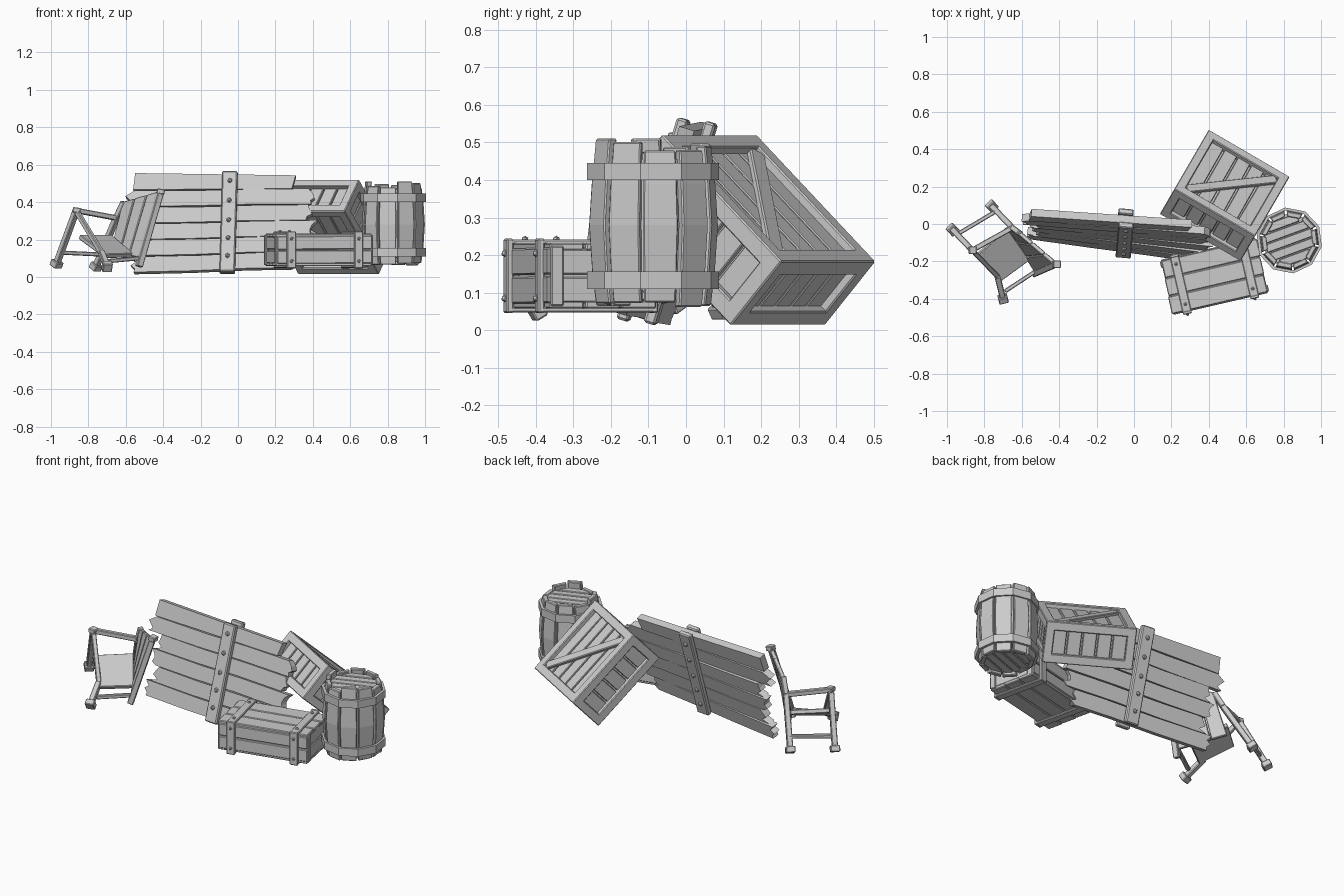
import bpy, bmesh, random
from math import cos, sin, pi, radians
from mathutils import Matrix, Vector, Euler

if "Cube" in bpy.data.objects:
    bpy.data.objects.remove(bpy.data.objects["Cube"])

random.seed(7)


def finish(name, bm, matrix=None, bevel=0.0):
    bmesh.ops.recalc_face_normals(bm, faces=bm.faces)
    me = bpy.data.meshes.new(name)
    bm.to_mesh(me)
    bm.free()
    ob = bpy.data.objects.new(name, me)
    bpy.context.collection.objects.link(ob)
    if matrix is not None:
        ob.matrix_world = matrix
    if bevel:
        mod = ob.modifiers.new("worn_edges", "BEVEL")
        mod.width, mod.segments = bevel, 1
    return ob


def box(name, parent, pos, size, rot=(0, 0, 0), bevel=0.004):
    bm = bmesh.new()
    bmesh.ops.create_cube(bm, size=1)
    bmesh.ops.scale(bm, vec=size, verts=bm.verts)
    m = parent @ Matrix.Translation(pos) @ Euler(rot).to_matrix().to_4x4()
    return finish(name, bm, m, bevel)


def beam(name, a, b, w, d=None, bevel=0.004):
    a, b = Vector(a), Vector(b)
    m = Matrix.Translation((a + b) / 2) @ (b - a).to_track_quat("Z", "Y").to_matrix().to_4x4()
    return box(name, m, (0, 0, 0), (w, d or w, (b - a).length), bevel=bevel)


def prism(name, outline, depth, matrix, bevel=0.0):
    # outline in local x-z, extruded along y
    bm = bmesh.new()
    f = bm.faces.new([bm.verts.new((x, -depth / 2, z)) for x, z in outline])
    r = bmesh.ops.extrude_face_region(bm, geom=[f])
    bmesh.ops.translate(bm, vec=(0, depth, 0),
                        verts=[v for v in r["geom"] if isinstance(v, bmesh.types.BMVert)])
    return finish(name, bm, matrix, bevel)


def slab(name, quad, thick):
    # board through four corner points, given thickness along its normal
    q = [Vector(p) for p in quad]
    n = (q[2] - q[0]).cross(q[3] - q[1]).normalized() * thick / 2
    bm = bmesh.new()
    lo = [bm.verts.new(p - n) for p in q]
    hi = [bm.verts.new(p + n) for p in q]
    bm.faces.new(lo)
    bm.faces.new(hi)
    for i in range(4):
        j = (i + 1) % 4
        bm.faces.new((lo[i], lo[j], hi[j], hi[i]))
    return finish(name, bm, bevel=0.004)


def bolt(name, parent, pos, r=0.012):
    bm = bmesh.new()
    bmesh.ops.create_icosphere(bm, subdivisions=1, radius=r)
    return finish(name, bm, parent @ Matrix.Translation(pos))


# --- leaning plank wall with splintered ends
wall = Matrix.Translation((-0.05, -0.05, 0.29)) @ Euler((radians(-17), 0, 0)).to_matrix().to_4x4()
rows = [(-0.50, 0.36), (-0.47, 0.42), (-0.49, 0.46), (-0.46, 0.44), (-0.53, 0.44), (-0.50, 0.36)]
for i, (x0, x1) in enumerate(rows):
    h = 0.086
    zc = -0.225 + i * 0.09
    jag = lambda: random.uniform(-0.028, 0.028)
    pts = [(x0 + jag(), -h / 2), (-0.2, -h / 2 - 0.002), (0.1, -h / 2 + 0.003)]
    pts += [(x1 + jag(), -h / 2 + h * k) for k in (0, 0.25, 0.4, 0.7, 1)]
    pts += [(0.15, h / 2 + 0.002), (-0.15, h / 2 - 0.003)]
    pts += [(x0 + jag(), h / 2 - h * k) for k in (0, 0.35, 0.55, 0.8)]
    if i == 5:
        pts = [(-0.51, -h / 2), (0.34, -h / 2), (0.36, h / 2 - 0.012), (-0.5, h / 2 + 0.006)]
    yaw = radians(-8 + i * 0.9)
    m = wall @ Matrix.Translation((0, random.uniform(-0.004, 0.004), zc)) \
        @ Euler((0, radians(0.7), yaw)).to_matrix().to_4x4()
    prism("wall_plank", pts, 0.042, m)
for side in (-1, 1):
    box("wall_brace", wall, (0, side * 0.036, side * 0.006), (0.082, 0.032, 0.56),
        rot=(0, radians(1.5), radians(-5)), bevel=0.006)
for z in (-0.2, -0.1, 0.0, 0.11, 0.22):
    bolt("wall_bolt", wall, (z * 0.03, -0.053, z), 0.014)
    bolt("wall_bolt", wall, (z * 0.03, 0.053, z), 0.014)

# --- tipped shallow crate
X = Vector((0.865, -0.503, 0)).normalized()
Z = Vector((0.34, 0.58, 0.73))
Z = (Z - X * Z.dot(X)).normalized()
Y = Z.cross(X)
crate = Matrix((X, Y, Z)).transposed().to_4x4()
crate.translation = (0.485, 0.153, 0.267)
L, H, W = 0.5, 0.232, 0.05
for a in (-1, 1):
    for b in (-1, 1):
        e, t = (L - W) / 2, (H - W) / 2
        box("crate_rail", crate, (0, a * e, b * t), (L, W, W))
        box("crate_rail", crate, (a * e, 0, b * t), (W, L - 0.002, W))
        box("crate_post", crate, (a * e, b * e, 0), (W, W, H - 0.002))
box("crate_core", crate, (0, 0, 0), (0.42, 0.42, 0.15), bevel=0)
for s in (-1, 1):
    for k in range(5):
        c = -0.166 + k * 0.083
        w = 0.074
        box("crate_face_slat", crate, (c, 0, s * 0.083), (w, 0.42, 0.02),
            rot=(0, 0, random.uniform(-0.015, 0.015)), bevel=0.003)
        box("crate_side_slat", crate, (c, s * 0.217, 0), (w, 0.02, 0.15), bevel=0.003)
        box("crate_end_slat", crate, (s * 0.217, c, 0), (0.02, w, 0.15), bevel=0.003)
    box("crate_diagonal", crate, (0, 0, s * 0.098), (0.55, 0.05, 0.022), rot=(0, 0, pi / 4))

# --- barrel with ten uneven staves
barrel = Matrix.Translation((0.83, -0.088, 0))
N = 10


def ring_piece(name, levels, a0, a1, thick, bevel=0.0):
    # curved slab: levels of (z, outer radius) between two angles
    bm = bmesh.new()
    grid = [[bm.verts.new(((r - t) * cos(a), (r - t) * sin(a), z))
             for a, t in ((a0, 0), (a1, 0), (a1, thick), (a0, thick))] for z, r in levels]
    for lo, hi in zip(grid, grid[1:]):
        for i in range(4):
            j = (i + 1) % 4
            bm.faces.new((lo[i], lo[j], hi[j], hi[i]))
    bm.faces.new(grid[0])
    bm.faces.new(grid[-1])
    return finish(name, bm, barrel, bevel)


for i in range(N):
    a = 2 * pi * (i + 0.2) / N
    g = random.uniform(0.27, 0.3)
    z0, z1 = random.uniform(0.06, 0.08), random.uniform(0.478, 0.512)
    k = random.uniform(-0.003, 0.003)
    ring_piece("barrel_stave", [(z0, 0.153 + k), (0.16, 0.164 + k), (0.28, 0.172 + k),
                                (0.39, 0.165 + k), (z1, 0.154 + k)], a - g, a + g, 0.028, 0.004)
    for zc in (0.133, 0.423):
        ring_piece("barrel_hoop", [(zc - 0.023, 0.177), (zc + 0.023, 0.177)],
                   a - pi / N, a + pi / N, 0.016)
bm = bmesh.new()
bmesh.ops.create_cone(bm, cap_ends=True, segments=N, radius1=0.146, radius2=0.146, depth=0.34)
finish("barrel_core", bm, barrel @ Matrix.Translation((0, 0, 0.285)))
for k, half in zip(range(-2, 3), (0.085, 0.12, 0.13, 0.12, 0.085)):
    for z in (0.093, 0.462):
        m = barrel @ Matrix.Rotation(0.35, 4, "Z")
        box("barrel_lid_board", m, (0, k * 0.05, z), (half * 2, 0.045, 0.024),
            rot=(random.uniform(-0.06, 0.06), 0, 0), bevel=0.003)

# --- long low chest with two strap bands
chest = Matrix.Translation((0.43, -0.28, 0.145)) @ Matrix.Rotation(radians(13), 4, "Z")
box("chest_core", chest, (0, 0, 0), (0.49, 0.27, 0.15), bevel=0)
for s in (-1, 1):
    for k in (-1, 0, 1):
        box("chest_deck_board", chest, (k * 0.004, k * 0.098, s * 0.077), (0.525, 0.094, 0.02))
    for k in (-1, 1):
        box("chest_side_board", chest, (0, s * 0.14, k * 0.038), (0.52, 0.022, 0.071),
            rot=(0, random.uniform(-0.01, 0.01), 0))
        box("chest_end_board", chest, (s * 0.25, 0, k * 0.037), (0.02, 0.26, 0.068))
        box("chest_strap_side", chest, (s * 0.185, k * 0.155, 0), (0.048, 0.018, 0.198))
        box("chest_strap_flat", chest, (s * 0.185, 0, k * 0.09), (0.048, 0.31, 0.014))
        box("chest_end_post", chest, (s * 0.258, k * 0.125, 0), (0.018, 0.035, 0.16))
        bolt("chest_bolt", chest, (s * 0.185, -0.165, k * 0.06), 0.01)
        bolt("chest_bolt", chest, (s * 0.185, k * 0.11, 0.097), 0.01)

# --- collapsed chair
A, B, C, D = (-0.97, -0.03, 0.07), (-0.76, 0.095, 0.055), (-0.70, -0.40, 0.055), (-0.53, -0.265, 0.055)
arm_front, arm_back = (-0.865, -0.14, 0.355), (-0.65, -0.02, 0.315)
back_low, back_high = (-0.61, -0.05, 0.40), (-0.415, -0.215, 0.455)
front_joint = (-0.73, -0.28, 0.13)
beam("front_leg", A, arm_front, 0.032)
beam("back_leg", B, arm_back, 0.032)
beam("back_post", arm_back, back_low, 0.03)
beam("front_leg", C, front_joint, 0.032)
beam("front_stile", front_joint, arm_front, 0.026)
beam("back_leg", D, back_high, 0.034)
beam("arm_rail", arm_front, arm_back, 0.028)
beam("leg_stretcher", (-0.945, -0.055, 0.13), (-0.735, 0.07, 0.12), 0.022)
beam("leg_stretcher", (-0.69, -0.36, 0.085), (-0.53, -0.255, 0.10), 0.022)
for foot, knee in ((A, arm_front), (B, arm_back), (C, front_joint)):
    f, k = Vector(foot), Vector(knee)
    d = (k - f).normalized()
    beam("foot_cap", f - d * 0.018, f + d * 0.018, 0.052)
for top in (arm_front, back_high):
    t = Vector(top)
    beam("post_cap", t - Vector((0, 0, 0.012)), t + Vector((0.004, 0, 0.016)), 0.042)
slab("chair_seat", [(-0.85, -0.17, 0.215), (-0.68, -0.02, 0.215),
                    (-0.56, -0.19, 0.115), (-0.71, -0.30, 0.11)], 0.026)
# backrest boards between the two back posts
lo0, lo1 = Vector((-0.675, -0.01, 0.14)), Vector((-0.525, -0.25, 0.10))
hi0, hi1 = Vector(back_low), Vector(back_high)
for k in range(3):
    u0, u1 = k / 3 + 0.008, (k + 1) / 3 - 0.008
    slab("chair_back_board", [lo0.lerp(lo1, u0), lo0.lerp(lo1, u1),
                              hi0.lerp(hi1, u1), hi0.lerp(hi1, u0)], 0.024)
